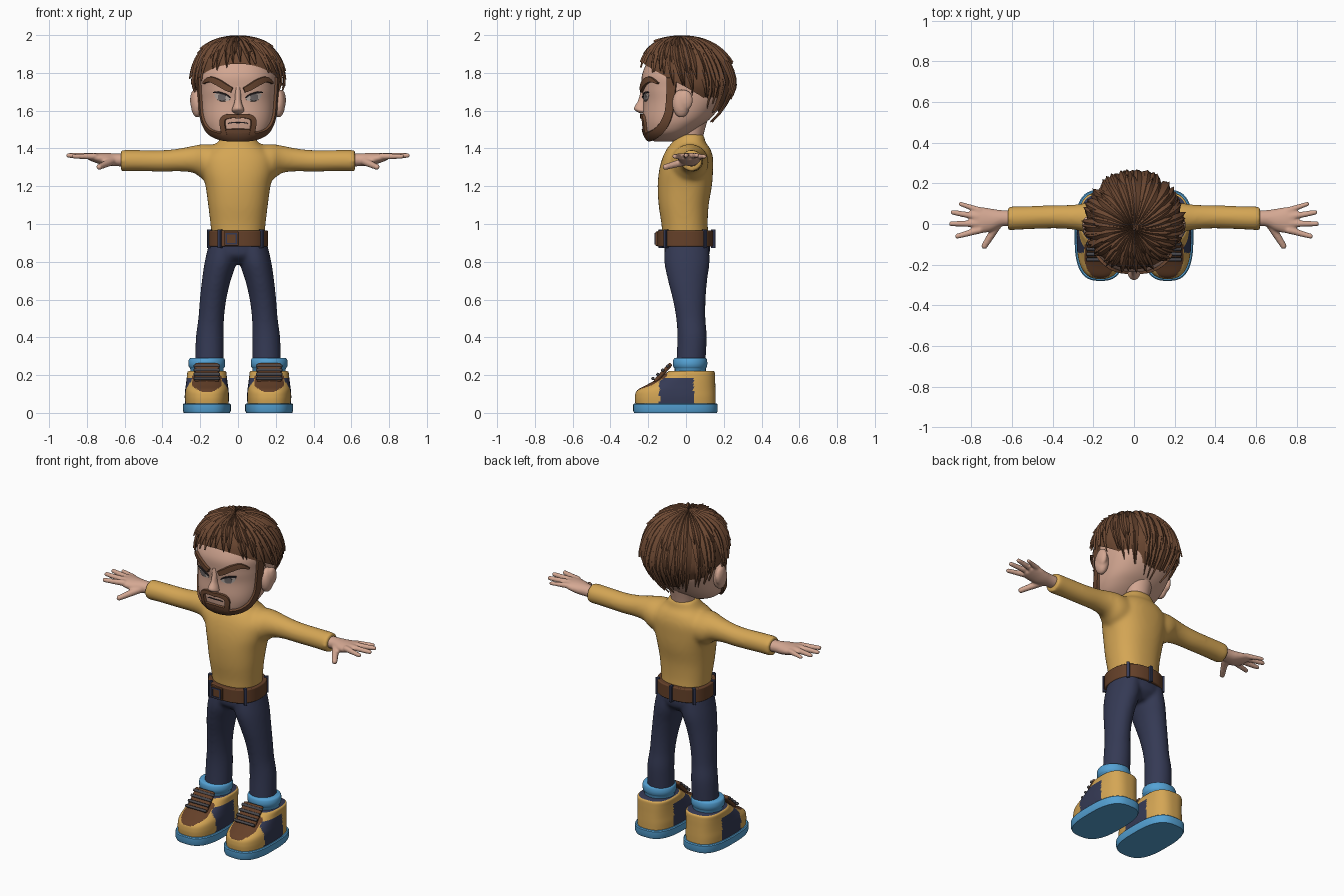
import bpy, bmesh, math, random
from math import sin, cos, pi, radians
from mathutils import Vector, Matrix
from mathutils.bvhtree import BVHTree

if "Cube" in bpy.data.objects:
    bpy.data.objects.remove(bpy.data.objects["Cube"])

random.seed(4)


def material(name, r, g, b):
    m = bpy.data.materials.new(name)
    m.diffuse_color = (r, g, b, 1)
    m.use_nodes = True
    m.node_tree.nodes["Principled BSDF"].inputs["Base Color"].default_value = m.diffuse_color
    return m


GOLD = material("gold cloth", .66, .38, .09)
SKIN = material("skin", .66, .39, .29)
HAIR = material("hair brown", .15, .065, .032)
NAVY = material("navy", .035, .042, .09)
BLUE = material("sky blue", .09, .36, .66)
LEATHER = material("leather brown", .13, .052, .022)
GREY = material("lace grey", .065, .062, .07)
IRIS = material("eye grey", .17, .15, .15)
WHITE = material("eye white", .5, .42, .38)
DARK = material("dark line", .02, .016, .018)


def smooth_path(pts, sub):
    """Catmull-Rom interpolation of tuples."""
    out, n = [], len(pts)
    for i in range(n - 1):
        a, b, c, d = pts[max(i - 1, 0)], pts[i], pts[i + 1], pts[min(i + 2, n - 1)]
        for j in range(sub):
            t = j / sub
            out.append([.5 * (2 * q + (r - p) * t + (2 * p - 5 * q + 4 * r - s) * t * t
                              + (3 * q - p - 3 * r + s) * t ** 3) for p, q, r, s in zip(a, b, c, d)])
    return out + [list(pts[-1])]


def loft(bm, rings, n=2.0, segs=48, sub=6, along_x=False):
    """Capped loft; ring = (height, centre, half width, y min, y max)."""
    rows = []
    for h, c, r, y0, y1 in smooth_path(rings, sub):
        row = []
        for k in range(segs):
            s, co = sin(2 * pi * k / segs), cos(2 * pi * k / segs)
            u = c + r * math.copysign(abs(s) ** (2 / n), s)
            y = (y0 + y1) / 2 - (y1 - y0) / 2 * math.copysign(abs(co) ** (2 / n), co)
            row.append(bm.verts.new((h, y, u) if along_x else (u, y, h)))
        rows.append(row)
    faces = [bm.faces.new(rows[0]), bm.faces.new(rows[-1])]
    for a, b in zip(rows, rows[1:]):
        faces += [bm.faces.new((a[k], a[(k + 1) % segs], b[(k + 1) % segs], b[k])) for k in range(segs)]
    bmesh.ops.recalc_face_normals(bm, faces=faces)


def grid(bm, rows):
    rows = [[bm.verts.new(p) for p in row] for row in rows]
    for a, b in zip(rows, rows[1:]):
        for k in range(len(a) - 1):
            bm.faces.new((a[k], a[k + 1], b[k + 1], b[k]))


def ball(bm, c, r, scale=(1, 1, 1)):
    m = Matrix.Translation(c) @ Matrix.Diagonal((*scale, 1))
    bmesh.ops.create_uvsphere(bm, u_segments=20, v_segments=12, radius=r, matrix=m)


def box(bm, c, size, rot=Matrix()):
    bmesh.ops.create_cube(bm, size=1, matrix=Matrix.Translation(c) @ rot @ Matrix.Diagonal((*size, 1)))


def finish(name, bm, *mats, mirror=False, voxel=0, smooth=8, bevel=0):
    me = bpy.data.meshes.new(name)
    bm.to_mesh(me)
    bm.free()
    ob = bpy.data.objects.new(name, me)
    bpy.context.collection.objects.link(ob)
    for m in mats:
        me.materials.append(m)
    if bevel:
        b = ob.modifiers.new("bevel", 'BEVEL')
        b.width, b.segments = bevel, 3
    if mirror:
        ob.modifiers.new("mirror", 'MIRROR').use_mirror_merge = False
    if voxel:
        r = ob.modifiers.new("remesh", 'REMESH')
        r.mode, r.voxel_size, r.use_smooth_shade = 'VOXEL', voxel, True
        s = ob.modifiers.new("smooth", 'SMOOTH')
        s.factor, s.iterations = .5, smooth
    return ob


# Shirt: torso and both sleeves fused
bm = bmesh.new()
loft(bm, [(.93, 0, .14, -.125, .12), (1.0, 0, .146, -.13, .115), (1.1, 0, .158, -.145, .12),
          (1.2, 0, .172, -.15, .137), (1.28, 0, .19, -.143, .143), (1.35, 0, .19, -.125, .143),
          (1.4, 0, .15, -.1, .128), (1.43, 0, .11, -.075, .105), (1.475, 0, .08, -.04, .095)], n=2.3)
half = [(.62, 1.335, .057, -.032, .088), (.55, 1.336, .056, -.028, .088), (.4, 1.334, .057, -.022, .092),
        (.3, 1.34, .062, -.028, .095), (.23, 1.342, .074, -.045, .105), (.16, 1.325, .098, -.08, .12)]
loft(bm, [(-r[0], *r[1:]) for r in half] + [(0, 1.32, .09, -.08, .11)] + half[::-1], along_x=True)
finish("shirt", bm, GOLD, voxel=.01, smooth=14)

# Trousers: hips and two legs fused
bm = bmesh.new()
loft(bm, [(.79, 0, .07, -.06, .08), (.83, 0, .14, -.108, .12), (.88, 0, .152, -.115, .128), (.93, 0, .145, -.115, .12)], n=2.3)
for s in (-1, 1):
    loft(bm, [(z, s * c, r, a, b) for z, c, r, a, b in (
        (.9, .078, .075, -.11, .12), (.8, .092, .084, -.115, .125), (.7, .115, .076, -.095, .112),
        (.6, .132, .07, -.07, .104), (.5, .142, .068, -.052, .103), (.4, .149, .074, -.046, .11), (.25, .152, .076, -.052, .102))])
finish("trousers", bm, NAVY, voxel=.01)

# Belt, loops and buckle
bm = bmesh.new()
loft(bm, [(.88, 0, .16, -.152, .143), (.965, 0, .16, -.152, .143)], n=2.4, sub=1)
finish("belt", bm, LEATHER, bevel=.006)
bm = bmesh.new()
for a in (-34, 50, 130, 180, -130, -75):
    a = radians(a)
    box(bm, (.155 * math.copysign(abs(sin(a)) ** .83, sin(a)), -.004 - .148 * math.copysign(abs(cos(a)) ** .83, cos(a)), .922),
        (.018, .024, .1), Matrix.Rotation(a, 4, 'Z'))
finish("belt_loops", bm, NAVY, bevel=.003)
bm = bmesh.new()
box(bm, (-.035, -.152, .922), (.075, .02, .075))
finish("buckle_plate", bm, LEATHER, bevel=.004)
bm = bmesh.new()
for d in (-.027, .027):
    box(bm, (-.035 + d, -.16, .922), (.008, .012, .062))
    box(bm, (-.035, -.16, .922 + d), (.062, .012, .008))
finish("buckle_frame", bm, NAVY)

# Hands: palm, four fingers and thumb
bm = bmesh.new()
loft(bm, [(.59, 1.338, .034, -.012, .068), (.65, 1.34, .034, -.012, .068), (.7, 1.342, .034, -.035, .075),
          (.75, 1.35, .027, -.045, .083), (.79, 1.356, .018, -.042, .08)], along_x=True)
for base, tip, r in (((.76, .068, 1.356), (.852, .098, 1.357), .016), ((.77, .036, 1.36), (.89, .057, 1.363), .018),
                     ((.77, .002, 1.36), (.898, .001, 1.363), .018), ((.76, -.03, 1.358), (.868, -.06, 1.358), .018),
                     ((.665, .005, 1.333), (.735, -.108, 1.302), .022)):
    for i in range(13):
        ball(bm, Vector(base).lerp(Vector(tip), i / 12), r * (1 - .28 * i / 12))
finish("hands", bm, SKIN, mirror=True, voxel=.006, smooth=5)

# Head and neck
bm = bmesh.new()
loft(bm, [(1.438, 0, .05, -.17, -.07), (1.452, 0, .1, -.2, -.03), (1.48, 0, .148, -.216, .02), (1.52, 0, .176, -.224, .08),
          (1.57, 0, .192, -.228, .14), (1.65, 0, .202, -.225, .2), (1.72, 0, .206, -.233, .22), (1.8, 0, .204, -.23, .22),
          (1.9, 0, .15, -.175, .16), (1.95, 0, .07, -.08, .09)], n=2.35, segs=72)
face = BVHTree.FromBMesh(bm)
loft(bm, [(1.38, 0, .068, -.035, .09), (1.46, 0, .068, -.035, .09), (1.6, 0, .09, -.05, .13)], segs=32)
finish("head", bm, SKIN)
bm = bmesh.new()
loft(bm, [(1.585, 0, .016, -.24, -.2), (1.598, 0, .032, -.265, -.2), (1.615, 0, .029, -.275, -.2),
          (1.65, 0, .018, -.255, -.2), (1.69, 0, .016, -.243, -.2), (1.73, 0, .015, -.236, -.2)], segs=24)
finish("nose", bm, SKIN)
bm = bmesh.new()
ball(bm, (.215, -.025, 1.638), 1, (.035, .048, .075))
ball(bm, (.232, -.005, 1.655), 1, (.022, .042, .055))
finish("ears", bm, SKIN, mirror=True, voxel=.007, smooth=4)


def ribbon(bm, pts, h):
    """Domed band that follows the face; point = (x, y, z, half width)."""
    path, rows = smooth_path(pts, 6), []
    for i, (x, y, z, w) in enumerate(path):
        p, n, _, _ = face.find_nearest((x, y, z))
        t = Vector(path[min(i + 1, len(path) - 1)][:3]) - Vector(path[max(i - 1, 0)][:3])
        side, row = n.cross(t).normalized(), []
        end = i in (0, len(path) - 1)
        for k in (-1, -.85, -.4, .4, .85, 1):
            q, m, _, _ = face.find_nearest(p + side * w * k)
            row.append(q + m * (-.004 if end or abs(k) == 1 else h))
        rows.append(row)
    grid(bm, rows)


F = -.23
# Jaw beard and goatee
bm = bmesh.new()
ribbon(bm, [(.207, -.075, 1.78, .03), (.205, -.08, 1.7, .026), (.2, -.09, 1.6, .024), (.182, -.115, 1.53, .025),
            (.15, -.16, 1.478, .026), (.08, -.2, 1.46, .028), (.03, -.215, 1.46, .028), (-.02, -.215, 1.46, .028)], .013)
ribbon(bm, [(-.015, F, 1.568, .011), (.03, F, 1.572, .012), (.07, F, 1.565, .014), (.085, F, 1.545, .015),
            (.083, F, 1.51, .015), (.075, F, 1.46, .016)], .015)
ribbon(bm, [(-.02, F, 1.492, .012), (.04, F, 1.49, .012), (.09, F, 1.482, .012)], .013)
finish("beard", bm, HAIR, mirror=True)
# Eyebrows, eyes, lids and mouth
bm = bmesh.new()
ribbon(bm, [(.03, F, 1.708, .014), (.06, F, 1.722, .018), (.11, F, 1.748, .019), (.16, -.2, 1.765, .015), (.195, -.15, 1.742, .004)], .014)
finish("eyebrows", bm, HAIR, mirror=True)
for name, mat, h, pts in (
        ("eye_whites", WHITE, .003, [(.042, F, 1.66, .004), (.06, F, 1.664, .016), (.095, F, 1.668, .023), (.125, F, 1.675, .017), (.145, F, 1.682, .004)]),
        ("irises", IRIS, .005, [(.066, F, 1.668, .008), (.075, F, 1.668, .019), (.09, F, 1.669, .022), (.105, F, 1.67, .02), (.117, F, 1.671, .008)]),
        ("eyelids", DARK, .007, [(.04, F, 1.667, .003), (.065, F, 1.684, .004), (.1, F, 1.692, .005), (.13, F, 1.695, .005), (.152, F, 1.692, .003)]),
        ("mouth", DARK, .003, [(-.01, F, 1.535, .003), (.03, F, 1.536, .003), (.055, F, 1.531, .002)])):
    bm = bmesh.new()
    ribbon(bm, pts, h)
    finish(name, bm, mat, mirror=True)


# Hair: cap plus three layers of tapered locks from the crown
def scalp(phi, th, r):
    s, c = sin(th), cos(th)
    f, low = r, 1
    if c > 0:
        f = r * (s ** 2.4 + c ** 2.4) ** (-1 / 2.4)
    else:
        low = 1 + .25 * c
    return Vector((.24 * f * low * s * sin(phi), .015 - .245 * f * low * s * cos(phi) - .04 * max(c, 0), 1.74 + .24 * f * c))


def hairline(phi):
    return radians(66 + 69 * (1 - cos(phi)) / 2)


bm = bmesh.new()
grid(bm, [[scalp(2 * pi * k / 64, .01 + hairline(2 * pi * k / 64) * .95 * j / 16, .965) for k in range(65)] for j in range(17)])
for count, length, lift in ((46, 1.0, 0), (40, .76, .02), (30, .46, .035)):
    for i in range(count):
        phi = 2 * pi * i / count + random.uniform(-.05, .05)
        span = hairline(phi) * length * random.uniform(.92, 1.07)
        swirl, flare, rows = random.uniform(.0, .2), random.uniform(.01, .05), []
        for j in range(11):
            t = j / 10
            w = pi / count * 1.4 * (1 - max(0, (t - .5) / .5) ** 1.6) + .003
            a, up = phi + swirl * t, 1 + lift + flare * t ** 3
            rows.append([scalp(a + k * w, .02 + span * t, up + (.045 * (1 - .5 * t) if k == 0 else -.012)) for k in (-1, 0, 1)])
        grid(bm, rows)
finish("hair", bm, HAIR)

# Shoes: sole, upper with coloured panels, tongue, laces, socks
C = .165
bm = bmesh.new()
loft(bm, [(0, C, .122, -.275, .163), (.012, C, .127, -.28, .168), (.045, C, .127, -.28, .168), (.05, C, .122, -.275, .163)], n=2.8, sub=1)
finish("soles", bm, BLUE, mirror=True)
bm = bmesh.new()
loft(bm, [(.045, C, .115, -.268, .157), (.085, C, .117, -.27, .157), (.12, C, .115, -.258, .156), (.15, C, .111, -.205, .155),
          (.19, C, .106, -.135, .154), (.215, C, .103, -.1, .152), (.222, C, .095, -.09, .145)], n=2.7, segs=120, sub=7)
shoe = finish("shoe_uppers", bm, GOLD, NAVY, LEATHER, mirror=True)
for p in shoe.data.polygons:
    x, y, z = p.center
    d = abs(x - C)
    if (p.normal.z > .95 and z > .215) or (-.14 < y < .04 and d > .08 and z < .185):
        p.material_index = 1
    elif y < -.1 and d < .078 and z > .108 + 6 * d * d:
        p.material_index = 2
tilt = Matrix.Rotation(radians(-42), 4, 'X')
bm = bmesh.new()
box(bm, (C, -.122, .212), (.13, .022, .13), tilt)
finish("shoe_tongues", bm, LEATHER, mirror=True, bevel=.01)
bm = bmesh.new()
for i in range(4):
    box(bm, (C, -.175 + .026 * i, .182 + .022 * i), (.14, .016, .016), tilt)
finish("laces", bm, GREY, mirror=True, bevel=.005)
bm = bmesh.new()
loft(bm, [(.19, C, .085, -.06, .105), (.235, C, .088, -.06, .105), (.245, C, .096, -.068, .112),
          (.28, C, .096, -.068, .112), (.29, C, .088, -.06, .105)], sub=2)
finish("socks", bm, BLUE, mirror=True)

# Smooth shading with sharp edges kept
bpy.ops.object.select_all(action='SELECT')
bpy.context.view_layer.objects.active = shoe
bpy.ops.object.shade_smooth_by_angle(angle=radians(40))
